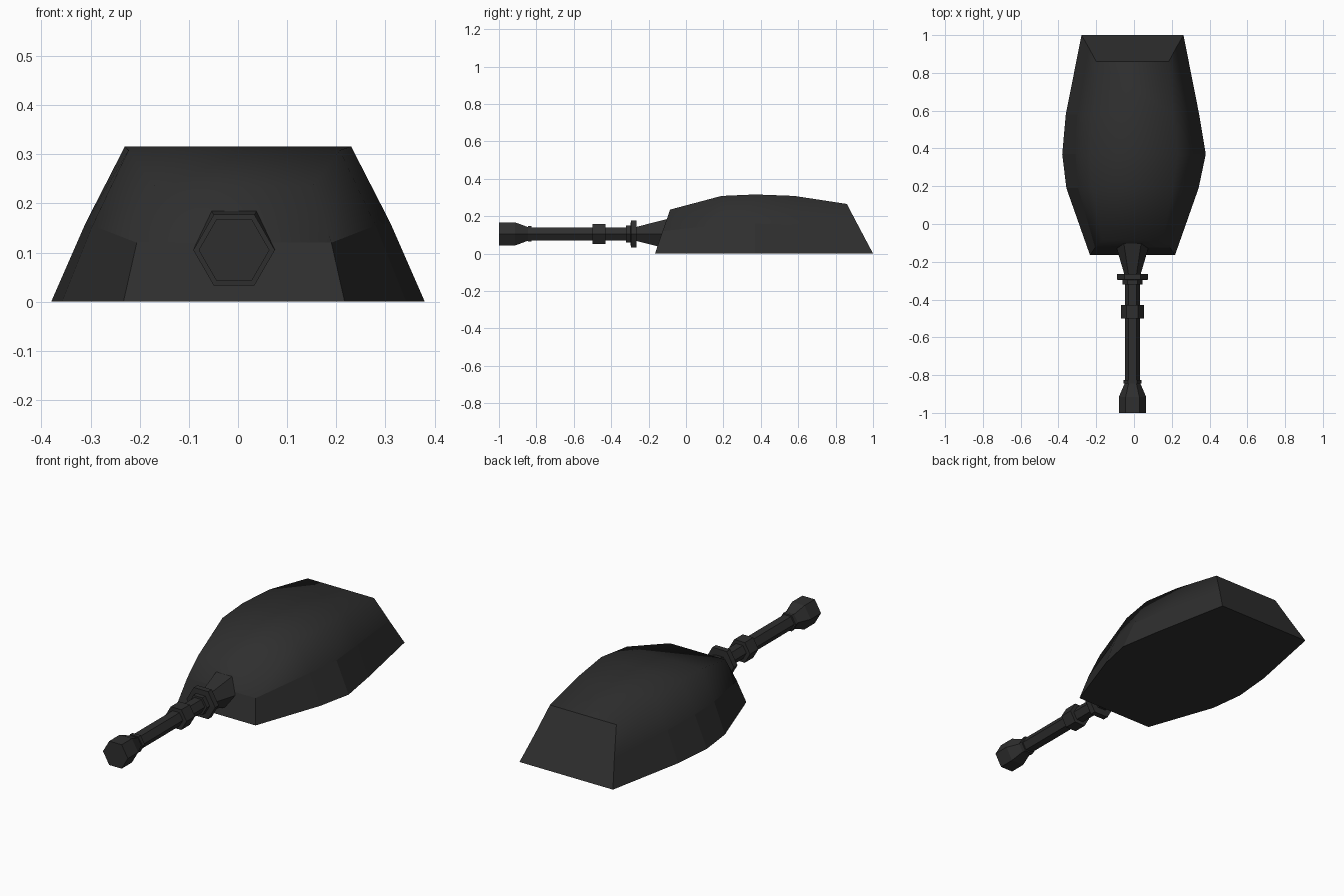
import bpy
from math import pi, cos, sin

if "Cube" in bpy.data.objects:
    bpy.data.objects.remove(bpy.data.objects["Cube"])

CX = -0.008      # slight sideways offset of the gun axis
GUN_Z = 0.105

dark = bpy.data.materials.new("dark_paint")
dark.diffuse_color = (0.028, 0.028, 0.028, 1)
dark.use_nodes = True
dark.node_tree.nodes["Principled BSDF"].inputs["Base Color"].default_value = dark.diffuse_color


def make(name, verts, faces, smooth=()):
    mesh = bpy.data.meshes.new(name)
    mesh.from_pydata(verts, [], faces)
    mesh.materials.append(dark)
    for i in smooth:
        mesh.polygons[i].use_smooth = True
    mesh.validate()
    obj = bpy.data.objects.new(name, mesh)
    bpy.context.collection.objects.link(obj)
    return obj


def hex_lathe(name, profile):
    """Six-sided turned part along y; profile is (y, radius) from back to front."""
    verts = [(CX + r * cos(k * pi / 3), y, GUN_Z + r * sin(k * pi / 3))
             for y, r in profile for k in range(6)]
    n = len(profile)
    faces = [(i * 6 + k, i * 6 + (k + 1) % 6, i * 6 + 6 + (k + 1) % 6, i * 6 + 6 + k)
             for i in range(n - 1) for k in range(6)]
    faces += [tuple(range(5, -1, -1)), tuple(range(n * 6 - 6, n * 6))]
    return make(name, verts, faces)


# turret: five cross-sections, each with bottom, middle and top (y, half width, z)
sections = [
    [(-0.165, 0.225, 0), (-0.125, 0.198, 0.12), (-0.085, 0.16, 0.235)],
    [(0.19, 0.35, 0), (0.19, 0.288, 0.155), (0.19, 0.215, 0.308)],
    [(0.37, 0.38, 0), (0.37, 0.31, 0.16), (0.37, 0.23, 0.316)],
    [(0.58, 0.353, 0), (0.58, 0.292, 0.155), (0.58, 0.215, 0.308)],
    [(1.0, 0.27, 0), (0.931, 0.23, 0.13), (0.86, 0.192, 0.265)],
]
verts = []
for s, sec in enumerate(sections):
    cx = 0 if s == 2 else CX
    verts += [(cx + w, y, z) for y, w, z in sec]
    verts += [(cx - w, y, z) for y, w, z in reversed(sec)]
faces, smooth = [], []
for s in range(4):
    for k in range(6):
        a, b = s * 6 + k, s * 6 + (k + 1) % 6
        if k in (1, 2, 3):              # upper sides and roof are smooth
            smooth.append(len(faces))
        faces.append((a, a + 6, b + 6, b))
smooth.append(len(faces) + 1)           # upper front blends into the roof
faces += [(0, 1, 4, 5), (1, 2, 3, 4)]
faces += [(29, 28, 27, 26, 25, 24)]     # flat back plate
make("turret_shell", verts, faces, smooth)

# gun parts, back to front
hex_lathe("mantlet", [(-0.04, 0.108), (-0.1, 0.092), (-0.27, 0.042)])
hex_lathe("base_collar", [(-0.265, 0.083), (-0.295, 0.083), (-0.296, 0.052), (-0.32, 0.052)])
hex_lathe("barrel", [(-0.25, 0.04), (-0.86, 0.04)])
hex_lathe("barrel_sleeve", [(-0.43, 0.061), (-0.50, 0.061)])
hex_lathe("muzzle_ring", [(-0.825, 0.048), (-0.845, 0.048)])
hex_lathe("muzzle_brake", [(-0.84, 0.04), (-0.915, 0.072), (-1.0, 0.072)])
